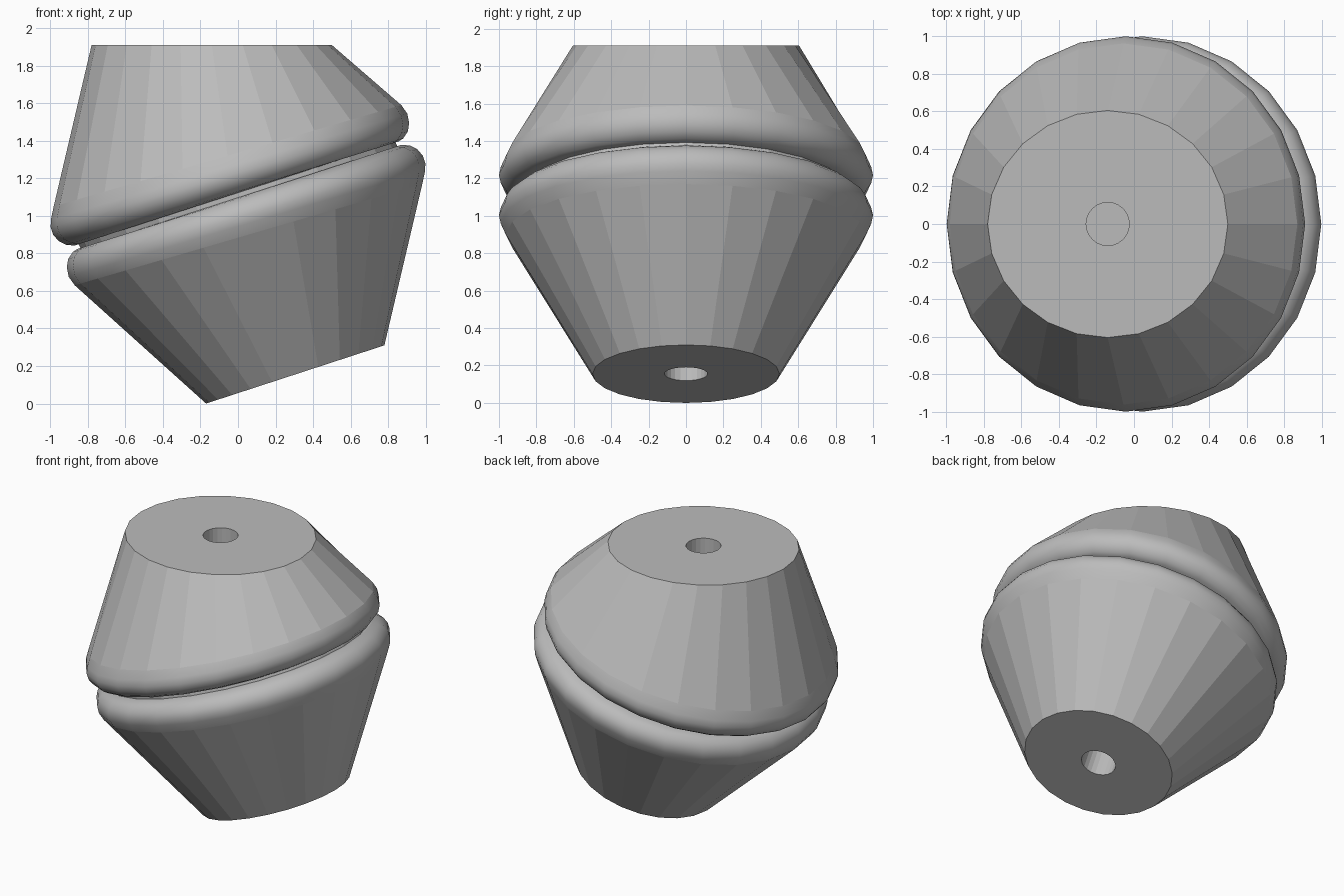
import bpy, bmesh, math
from mathutils import Vector

if "Cube" in bpy.data.objects:
    bpy.data.objects.remove(bpy.data.objects["Cube"], do_unlink=True)

SIDES = 24
MIDDLE = Vector((0, 1.11))      # x, z of the symmetry point between the halves
HOLE_RADIUS, HOLE_DEPTH = 0.115, 0.5

grey = bpy.data.materials.new("plain grey")
grey.use_nodes = True
grey.diffuse_color = (0.5, 0.5, 0.5, 1)
grey.node_tree.nodes["Principled BSDF"].inputs["Base Color"].default_value = (0.5, 0.5, 0.5, 1)


def loft(name, rings, smooth_rows=()):
    """Skin elliptical rings, each given by its left and right (x, z) ends and its y radius."""
    bm = bmesh.new()
    rows = []
    for left, right, depth in rings:
        centre, half = (left + right) / 2, (right - left) / 2
        row = []
        for i in range(SIDES):
            a = math.tau * i / SIDES
            p = centre + half * math.cos(a)
            row.append(bm.verts.new((p.x, depth * math.sin(a), p.y)))
        rows.append(row)
    for r, (a, b) in enumerate(zip(rows, rows[1:])):
        for i in range(SIDES):
            j = (i + 1) % SIDES
            face = bm.faces.new((a[i], a[j], b[j], b[i]))
            face.smooth = r in smooth_rows
    bm.faces.new(rows[0])
    bm.faces.new(rows[-1])
    bmesh.ops.recalc_face_normals(bm, faces=bm.faces)
    mesh = bpy.data.meshes.new(name)
    bm.to_mesh(mesh)
    bm.free()
    mesh.materials.append(grey)
    obj = bpy.data.objects.new(name, mesh)
    bpy.context.collection.objects.link(obj)
    return obj


def ring(lx, lz, rx, rz, depth):
    return Vector((lx, lz)), Vector((rx, rz)), depth


def opposite(r):
    """Point-reflect a ring through the middle of the model."""
    left, right, depth = r
    return 2 * MIDDLE - right, 2 * MIDDLE - left, depth


def capped_with_hole(end, inward):
    """Blind hole floor, hole mouth and outer edge of a flat end."""
    left, right, depth = end
    centre = (left + right) / 2
    half = (right - left).normalized() * HOLE_RADIUS
    mouth = (centre - half, centre + half, HOLE_RADIUS)
    shift = inward.normalized() * HOLE_DEPTH
    floor = (mouth[0] + shift, mouth[1] + shift, HOLE_RADIUS)
    return [floor, mouth, end]


# Rounded rim shared by both halves
rim = [
    ring(-0.982, 1.05, 0.870, 1.590, 0.962),
    ring(-0.997, 0.98, 0.902, 1.545, 0.990),
    ring(-0.998, 0.94, 0.912, 1.495, 1.000),
    ring(-0.985, 0.90, 0.905, 1.450, 0.990),
    ring(-0.955, 0.865, 0.880, 1.412, 0.963),
    ring(-0.915, 0.845, 0.855, 1.396, 0.930),
    ring(-0.870, 0.842, 0.820, 1.388, 0.890),
]
rim_rows = range(3, 2 + len(rim))

# Upper half with its level top
top = ring(-0.78, 1.91, 0.50, 1.91, 0.605)
loft("upper_body", capped_with_hole(top, Vector((0, -1))) + rim, rim_rows)

# Lower half with its slanted underside
base = ring(-0.17, 0, 0.78, 0.31, 0.5)
loft("lower_body", capped_with_hole(base, Vector((-0.31, 0.95))) + [opposite(r) for r in rim], rim_rows)

# Recessed neck filling the seam
neck = ring(-0.86, 0.87, 0.83, 1.41, 0.88)
loft("seam_neck", [neck, opposite(neck)])
